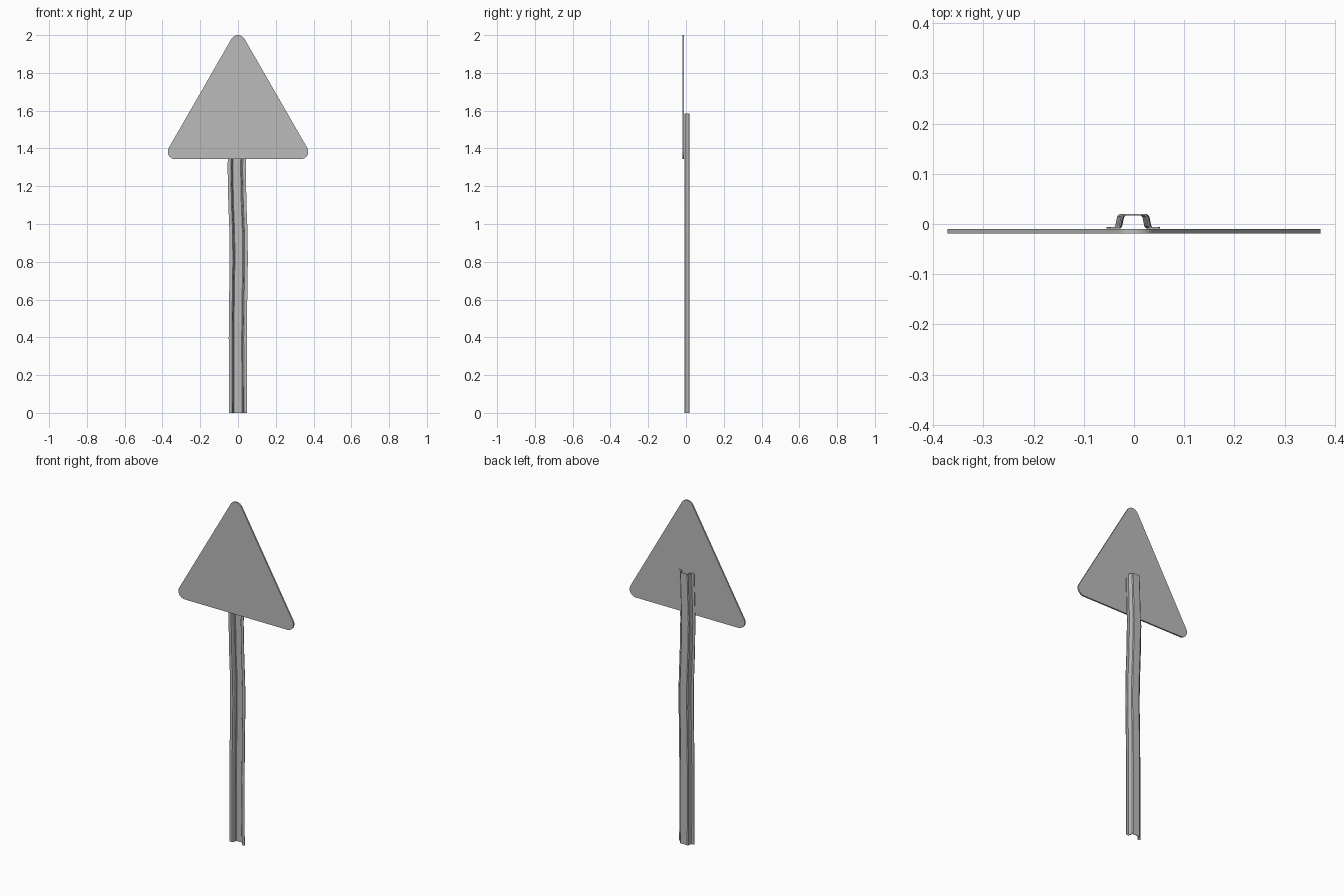
import bpy, bmesh
from math import sin, cos, radians

cube = bpy.data.objects.get("Cube")
if cube:
    bpy.data.objects.remove(cube, do_unlink=True)


def make_material(name, rgb):
    mat = bpy.data.materials.new(name)
    mat.use_nodes = True
    color = (*rgb, 1.0)
    mat.diffuse_color = color
    mat.node_tree.nodes["Principled BSDF"].inputs["Base Color"].default_value = color
    return mat


def make_object(name, bm, mat):
    bmesh.ops.recalc_face_normals(bm, faces=bm.faces)
    mesh = bpy.data.meshes.new(name)
    bm.to_mesh(mesh)
    bm.free()
    mesh.materials.append(mat)
    obj = bpy.data.objects.new(name, mesh)
    bpy.context.collection.objects.link(obj)
    return obj


grey = make_material("galvanised grey", (0.5, 0.5, 0.5))

# Triangular sign plate: three rounded corners, extruded backwards
RADIUS, STEPS = 0.04, 10
FRONT, THICK = -0.019, 0.009
corners = [(0.332, 1.383, -90), (0, 1.96, 30), (-0.332, 1.383, 150)]
bm = bmesh.new()
outline = []
for cx, cz, start in corners:
    for i in range(STEPS + 1):
        a = radians(start + 120 * i / STEPS)
        outline.append(bm.verts.new((cx + RADIUS * cos(a), FRONT, cz + RADIUS * sin(a))))
face = bm.faces.new(outline)
back = bmesh.ops.extrude_face_region(bm, geom=[face])["geom"]
bmesh.ops.translate(bm, vec=(0, THICK, 0),
                    verts=[v for v in back if isinstance(v, bmesh.types.BMVert)])
make_object("sign_plate", bm, grey)

# Channel post: mirrored hat profile swept up a slightly bent path
half = [(0.048, -0.0075), (0.032, -0.0075), (0.029, -0.004), (0.025, 0.015), (0.021, 0.018)]
profile = half + [(-x, y) for x, y in reversed(half)]
path = [(0, 0), (0.4, -0.001), (0.6, 0.001), (0.8, 0.004), (0.95, 0.003),
        (1.1, -0.003), (1.3, -0.007), (1.45, -0.003), (1.585, 0.001)]
bm = bmesh.new()
rings = [[bm.verts.new((x + shift, y, z)) for x, y in profile] for z, shift in path]
for low, high in zip(rings, rings[1:]):
    for i in range(len(profile) - 1):
        bm.faces.new((low[i], low[i + 1], high[i + 1], high[i]))
post = make_object("channel_post", bm, grey)
wall = post.modifiers.new("wall_thickness", "SOLIDIFY")
wall.thickness = 0.003
wall.offset = 0
